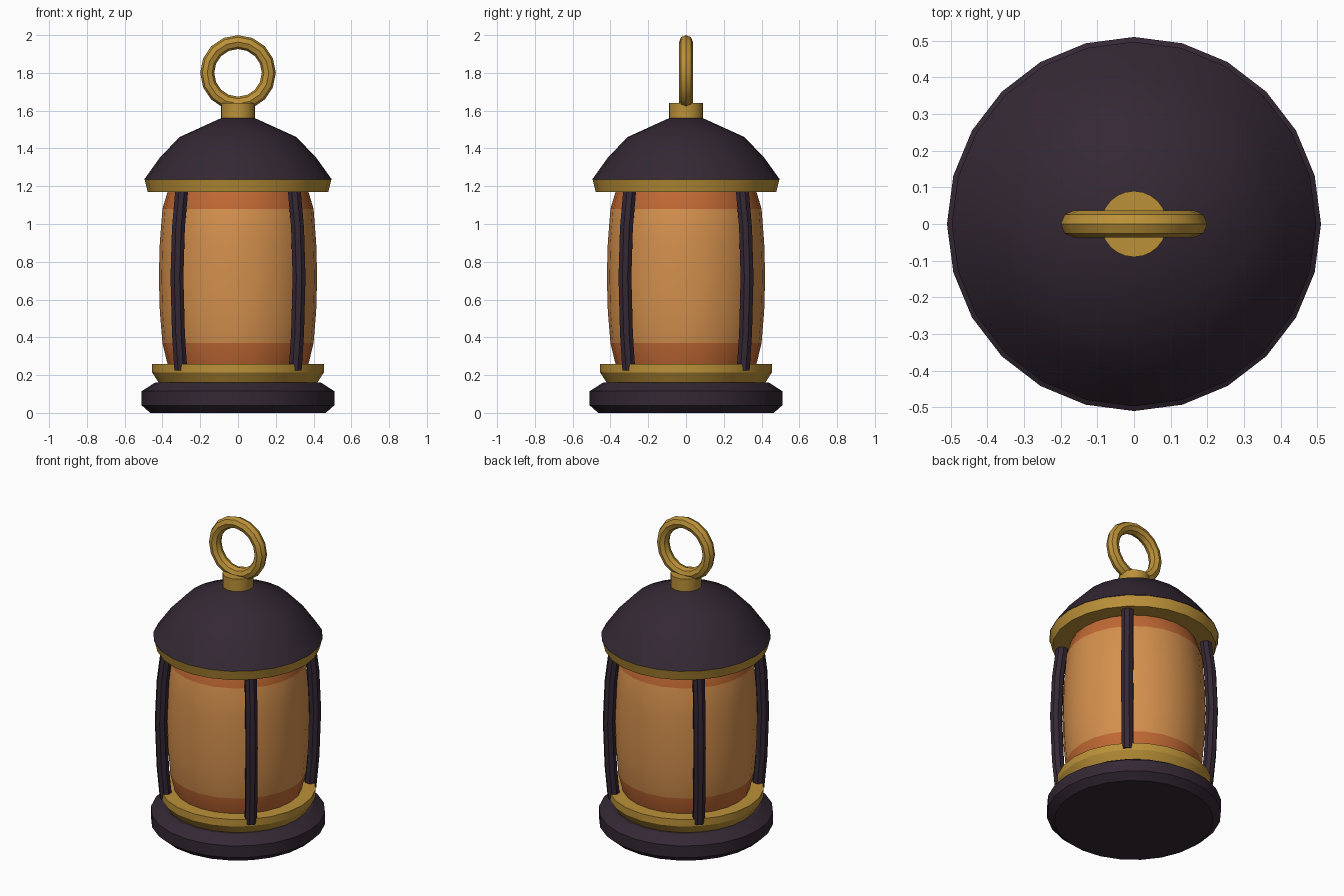
import bpy, bmesh, math

if "Cube" in bpy.data.objects:
    bpy.data.objects.remove(bpy.data.objects["Cube"])

def material(name, rgb):
    m = bpy.data.materials.new(name)
    m.diffuse_color = (*rgb, 1)
    m.use_nodes = True
    m.node_tree.nodes["Principled BSDF"].inputs["Base Color"].default_value = m.diffuse_color
    return m

DARK = material("dark plum metal", (0.034, 0.021, 0.034))
BRASS = material("brass", (0.50, 0.285, 0.040))
GLASS = material("amber glass", (0.66, 0.28, 0.075))
BAND = material("burnt orange glass", (0.53, 0.14, 0.034))

def finish(name, bm, mats):
    bmesh.ops.recalc_face_normals(bm, faces=bm.faces)
    me = bpy.data.meshes.new(name)
    bm.to_mesh(me)
    bm.free()
    ob = bpy.data.objects.new(name, me)
    bpy.context.collection.objects.link(ob)
    for m in mats:
        me.materials.append(m)
    bpy.ops.object.select_all(action='DESELECT')
    ob.select_set(True)
    bpy.context.view_layer.objects.active = ob
    bpy.ops.object.shade_smooth_by_angle(angle=math.radians(30))
    return ob

def skin(bm, rings):
    """Join rings of points into a capped tube."""
    rows = [[bm.verts.new(p) for p in r] for r in rings]
    n = len(rows[0])
    for a, b in zip(rows, rows[1:]):
        for i in range(n):
            j = (i + 1) % n
            bm.faces.new((a[i], a[j], b[j], b[i]))
    bm.faces.new(rows[0])
    bm.faces.new(rows[-1])

def circle(cx, cy, r, z, n, phase=0.0):
    return [(cx + r * math.cos(phase + math.tau * i / n),
             cy + r * math.sin(phase + math.tau * i / n), z) for i in range(n)]

def lathe(name, profile, mats, n=24, rule=None):
    bm = bmesh.new()
    skin(bm, [circle(0, 0, r, z, n) for r, z in profile])
    if rule:
        for f in bm.faces:
            f.material_index = rule(f.calc_center_median().z)
    return finish(name, bm, mats)

# Base and lower collar
lathe("base", [(0.465, 0), (0.51, 0.04), (0.51, 0.115), (0.44, 0.16)], [DARK])
lathe("lower_collar", [(0.42, 0.16), (0.455, 0.215), (0.455, 0.26)], [BRASS])

# Barrel glass with darker bands at both ends
lathe("glass", [(0.36, 0.22), (0.376, 0.27), (0.40, 0.37), (0.414, 0.54), (0.419, 0.72),
                (0.414, 0.90), (0.40, 1.08), (0.376, 1.16), (0.365, 1.19)],
      [GLASS, BAND], rule=lambda z: 0 if 0.37 < z < 1.08 else 1)

# Upper collar, domed roof and stem
lathe("upper_collar", [(0.478, 1.17), (0.494, 1.235)], [BRASS])
lathe("roof", [(0.497, 1.235), (0.415, 1.35), (0.31, 1.46), (0.09, 1.56)], [DARK])
lathe("stem", [(0.09, 1.55), (0.09, 1.64)], [BRASS])

# Four bowed guard bars on the diagonals
for k in range(4):
    a = math.radians(45 + 90 * k)
    bm = bmesh.new()
    skin(bm, [circle(r * math.cos(a), r * math.sin(a), 0.037, z, 8, a + math.pi / 8)
              for r, z in [(0.428, 0.225), (0.446, 0.42), (0.457, 0.72),
                           (0.446, 0.98), (0.42, 1.19)]])
    finish(f"guard_bar_{k + 1}", bm, [DARK])

# Hanging ring
bpy.ops.mesh.primitive_torus_add(location=(0, 0, 1.8), rotation=(math.pi / 2, 0, 0),
                                 major_segments=16, minor_segments=8,
                                 major_radius=0.163, minor_radius=0.037)
ring = bpy.context.object
ring.name = "hanging_ring"
ring.data.materials.append(BRASS)
bpy.ops.object.shade_smooth_by_angle(angle=math.radians(30))
